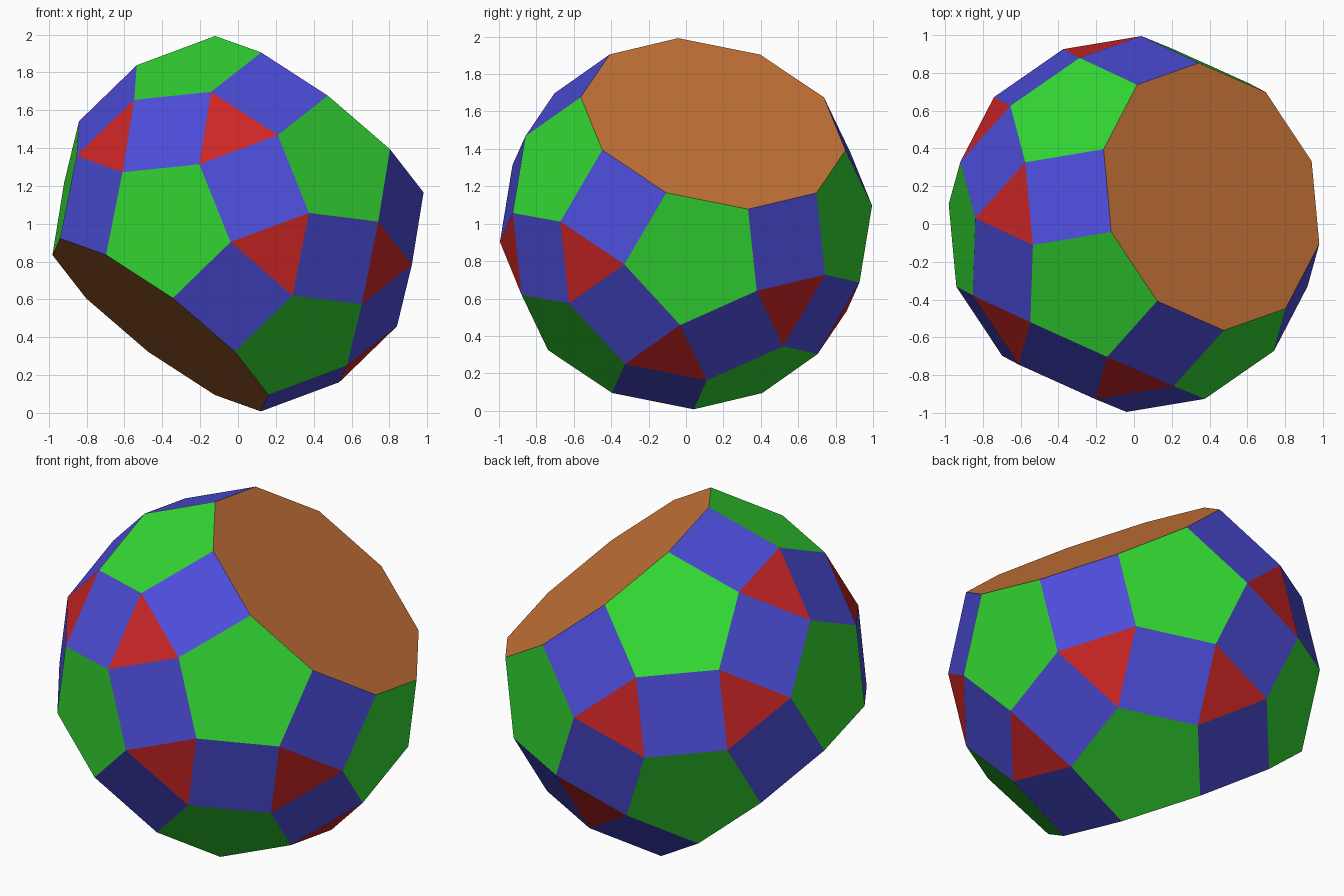
import bpy
import bmesh
import math
from itertools import product
from mathutils import Matrix, Vector

cube = bpy.data.objects.get("Cube")
if cube:
    bpy.data.objects.remove(cube, do_unlink=True)

PHI = (1 + math.sqrt(5)) / 2
SCALE = 0.224            # half the edge length


def make_material(name, rgb):
    mat = bpy.data.materials.new(name)
    mat.use_nodes = True
    mat.diffuse_color = (*rgb, 1)
    mat.node_tree.nodes["Principled BSDF"].inputs["Base Color"].default_value = (*rgb, 1)
    return mat


def frame(axis, side):
    """Orthonormal frame with z along axis and x towards side."""
    z = Vector(axis).normalized()
    x = Vector(side)
    x = (x - z * x.dot(z)).normalized()
    return Matrix((x, z.cross(x), z)).transposed()


# Rhombicosidodecahedron corners: cyclic permutations with all signs
corners = set()
for base in ((1, 1, PHI**3), (PHI**2, PHI, 2 * PHI), (2 + PHI, 0, PHI**2)):
    for signs in product((1, -1), repeat=3):
        p = [b * s + 0.0 for b, s in zip(base, signs)]
        for i in range(3):
            corners.add(tuple(p[i:] + p[:i]))

# Drop the two opposite cupola caps along one five-fold axis
cap_axis = Vector((0, PHI, 1)).normalized()
kept = [Vector(c) for c in sorted(corners) if abs(Vector(c).dot(cap_axis)) < 3.6]

# Tilt the solid so that one decagon faces up and to the left (+x)
source = frame(cap_axis, (0, PHI, -1))
target = frame((0.41, 0.145, 0.535), (-0.405, -0.368, 0.417))
turn = target @ source.transposed()

bm = bmesh.new()
for c in kept:
    bm.verts.new(turn @ c * SCALE + Vector((0, 0, 1)))
bmesh.ops.convex_hull(bm, input=bm.verts[:])
bmesh.ops.dissolve_limit(bm, angle_limit=0.02, verts=bm.verts[:], edges=bm.edges[:])
bmesh.ops.recalc_face_normals(bm, faces=bm.faces[:])

# Colour each face by its number of sides
slots = {3: 0, 4: 1, 5: 2, 10: 3}
for f in bm.faces:
    f.material_index = slots.get(len(f.verts), 0)
    f.smooth = False

mesh = bpy.data.meshes.new("faceted_solid")
bm.to_mesh(mesh)
bm.free()
for name, rgb in (("red_triangles", (0.62, 0.019, 0.019)),
                  ("blue_squares", (0.074, 0.074, 0.70)),
                  ("green_pentagons", (0.033, 0.68, 0.033)),
                  ("orange_decagons", (0.60, 0.18, 0.042))):
    mesh.materials.append(make_material(name, rgb))

solid = bpy.data.objects.new("faceted_solid", mesh)
bpy.context.collection.objects.link(solid)
